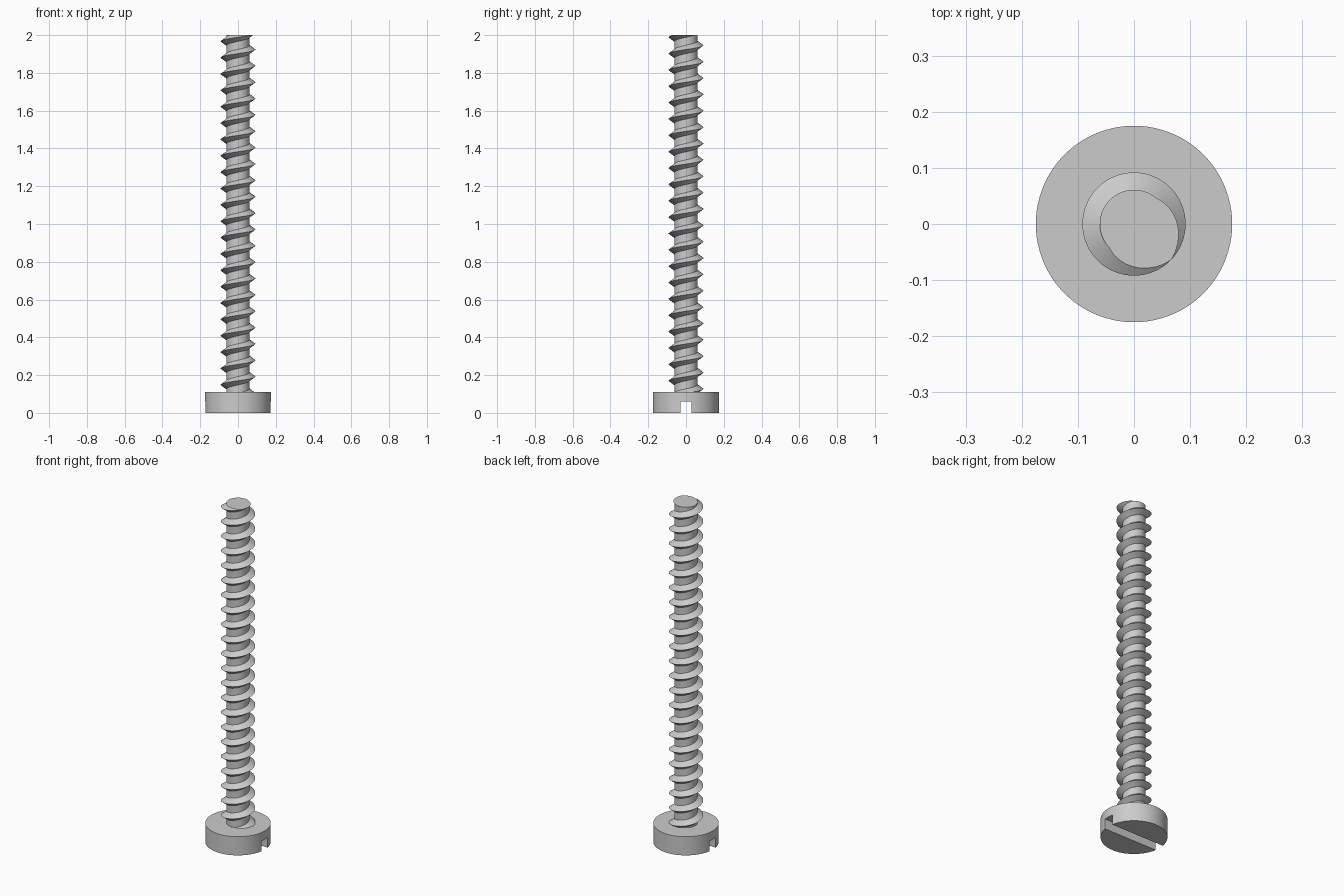
import bpy, bmesh, math

if "Cube" in bpy.data.objects:
    bpy.data.objects.remove(bpy.data.objects["Cube"])

HEAD_R, HEAD_H = 0.175, 0.11
CORE_R, CREST_R = 0.061, 0.092
PITCH, HALF_BASE, SEGS = 0.0866, 0.0222, 64
CREST_Z = 2.0105 - 26 * PITCH   # height where the crest crosses +x, well below the head


def finish(name, bm):
    bmesh.ops.recalc_face_normals(bm, faces=bm.faces)
    me = bpy.data.meshes.new(name)
    bm.to_mesh(me)
    bm.free()
    ob = bpy.data.objects.new(name, me)
    bpy.context.collection.objects.link(ob)
    return ob


def smooth(ob):
    bpy.ops.object.select_all(action='DESELECT')
    ob.select_set(True)
    bpy.context.view_layer.objects.active = ob
    bpy.ops.object.shade_smooth_by_angle(angle=math.radians(30))


# Cylindrical head
bpy.ops.mesh.primitive_cylinder_add(vertices=96, radius=HEAD_R, depth=HEAD_H,
                                    location=(0, 0, HEAD_H / 2))
head = bpy.context.object
head.name = "screw_head"

# Straight driver slot cut across the underside along x
bpy.ops.mesh.primitive_cube_add(size=1, location=(0, 0, 0))
cutter = bpy.context.object
cutter.name = "slot_cutter"
cutter.scale = (0.6, 0.058, 0.118)
cutter.hide_render = True
mod = head.modifiers.new("slot", 'BOOLEAN')
mod.operation = 'DIFFERENCE'
mod.solver = 'EXACT'
mod.object = cutter
bpy.context.view_layer.objects.active = head
bpy.ops.object.modifier_apply(modifier=mod.name)
bpy.data.objects.remove(cutter, do_unlink=True)
smooth(head)

# Threaded shaft: root-crest-root profile swept up a right-handed helix
bm = bmesh.new()
profile = [(CORE_R, -HALF_BASE), (CREST_R, 0), (CORE_R, HALF_BASE)]
rows = []
for i in range(29 * SEGS + 1):
    a = 2 * math.pi * i / SEGS
    z = CREST_Z + PITCH * i / SEGS
    rows.append([bm.verts.new((r * math.cos(a), r * math.sin(a), z + dz))
                 for r, dz in profile])
for i in range(len(rows) - 1):
    a, b = rows[i], rows[i + 1]
    for j in range(2):                      # two thread flanks
        bm.faces.new((a[j], b[j], b[j + 1], a[j + 1]))
    if i + SEGS + 1 < len(rows):            # bare core up to the next turn
        c, d = rows[i + SEGS], rows[i + SEGS + 1]
        bm.faces.new((a[2], b[2], d[0], c[0]))

# Trim flat at the tip and just inside the head, then cap both ends
for z, n in ((2.0, 1), (HEAD_H - 0.01, -1)):
    cut = bmesh.ops.bisect_plane(bm, geom=bm.verts[:] + bm.edges[:] + bm.faces[:],
                                 dist=1e-6, plane_co=(0, 0, z), plane_no=(0, 0, n),
                                 clear_outer=True)
    edges = [e for e in cut["geom_cut"] if isinstance(e, bmesh.types.BMEdge)]
    bmesh.ops.contextual_create(bm, geom=edges)
smooth(finish("threaded_shaft", bm))
